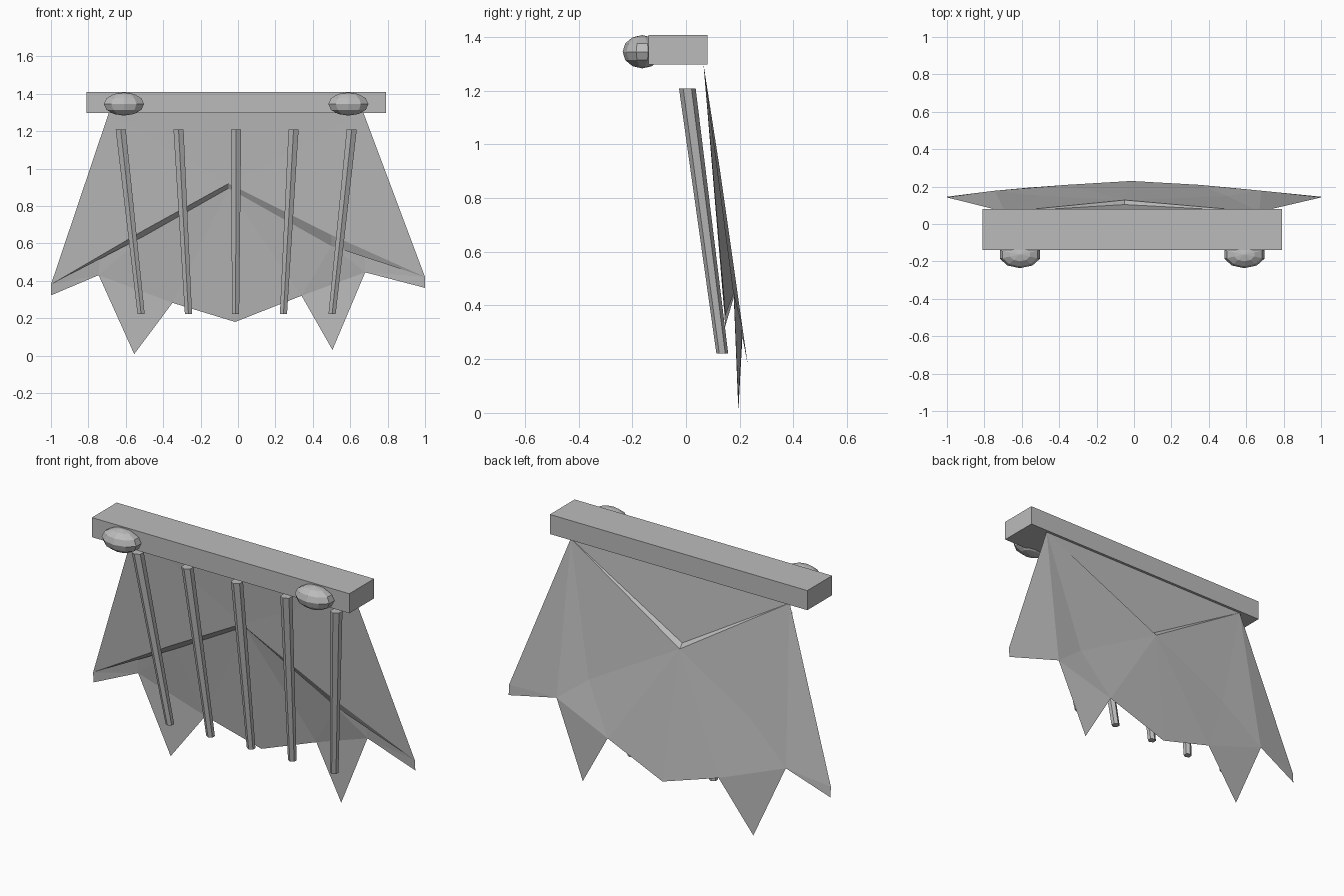
import bpy, bmesh, math
from mathutils import Vector

if "Cube" in bpy.data.objects:
    bpy.data.objects.remove(bpy.data.objects["Cube"])

grey = bpy.data.materials.new("plain_grey")
grey.diffuse_color = (0.5, 0.5, 0.5, 1)
grey.use_nodes = True
grey.node_tree.nodes["Principled BSDF"].inputs["Base Color"].default_value = grey.diffuse_color


def make(name, verts, faces):
    me = bpy.data.meshes.new(name)
    me.from_pydata(verts, [], faces)
    bm = bmesh.new()
    bm.from_mesh(me)
    bmesh.ops.recalc_face_normals(bm, faces=bm.faces)
    bm.to_mesh(me)
    bm.free()
    me.materials.append(grey)
    ob = bpy.data.objects.new(name, me)
    bpy.context.collection.objects.link(ob)
    return ob


# shoulder bar
bpy.ops.mesh.primitive_cube_add(size=1, location=(-0.01, -0.03, 1.353))
bar = bpy.context.object
bar.name = "shoulder_bar"
bar.scale = (1.6, 0.22, 0.11)
bar.data.materials.append(grey)

# round clasps on the front of the bar
for side, x in (("left", -0.61), ("right", 0.59)):
    bpy.ops.mesh.primitive_uv_sphere_add(segments=10, ring_count=6, radius=1,
                                         location=(x, -0.163, 1.345))
    clasp = bpy.context.object
    clasp.name = "clasp_" + side
    clasp.scale = (0.113, 0.073, 0.062)
    clasp.data.materials.append(grey)

# tapered hanging folds, six-sided with level ends
SIDES = 6
for i, (xt, xb) in enumerate([(-0.627, -0.518), (-0.318, -0.265), (-0.01, -0.013),
                              (0.297, 0.243), (0.608, 0.503)]):
    verts = []
    for x, y, z, r in ((xt, 0.005, 1.208, 0.031), (xb, 0.135, 0.222, 0.022)):
        for k in range(SIDES):
            a = 2 * math.pi * k / SIDES + math.pi / 6
            verts.append((x + r * math.cos(a), y + r * math.sin(a), z))
    faces = [(k, (k + 1) % SIDES, SIDES + (k + 1) % SIDES, SIDES + k) for k in range(SIDES)]
    faces += [tuple(range(SIDES)), tuple(range(SIDES, 2 * SIDES))]
    make("hanging_fold_%d" % (i + 1), verts, faces)

# cape: corner points by name (l / r = left / right)
P = {
    "top_l": (-0.69, 0.065, 1.30), "top_r": (0.67, 0.065, 1.30),
    "wing_l": (-1.0, 0.142, 0.38), "wing_r": (1.0, 0.142, 0.42),
    "tip_l": (-1.0, 0.146, 0.322), "tip_r": (1.0, 0.146, 0.362),
    "notch_l": (-0.745, 0.178, 0.43), "notch_r": (0.68, 0.178, 0.445),
    "point_l": (-0.555, 0.195, 0.008), "point_r": (0.505, 0.195, 0.03),
    "valley_l": (-0.35, 0.21, 0.282), "valley_r": (0.34, 0.21, 0.32),
    "hem": (-0.015, 0.23, 0.18),
    "front": (-0.05, 0.104, 0.92), "back": (-0.05, 0.128, 0.895),
    "lip_l": (-0.5, 0.122, 0.672), "lip_r": (0.5, 0.122, 0.645),
    "under_l": (-0.5, 0.150, 0.640), "under_r": (0.5, 0.150, 0.585),
}
F = [("top_l", "top_r", "front"), ("top_l", "back", "front"), ("top_r", "back", "front"),
     ("back", "valley_l", "hem"), ("back", "hem", "valley_r")]
for s in ("l", "r"):
    half = ["top front lip", "top lip wing",             # raised upper panel
            "front back under lip", "lip under wing",    # step below it
            "top back under", "top under notch", "top notch wing",
            "back under valley", "under valley notch", "notch valley point",
            "wing tip notch"]
    for f in half:
        F.append([n if n in ("front", "back") else n + "_" + s for n in f.split()])
names = list(P)
cape = make("cape", [P[n] for n in names], [[names.index(n) for n in f] for f in F])
